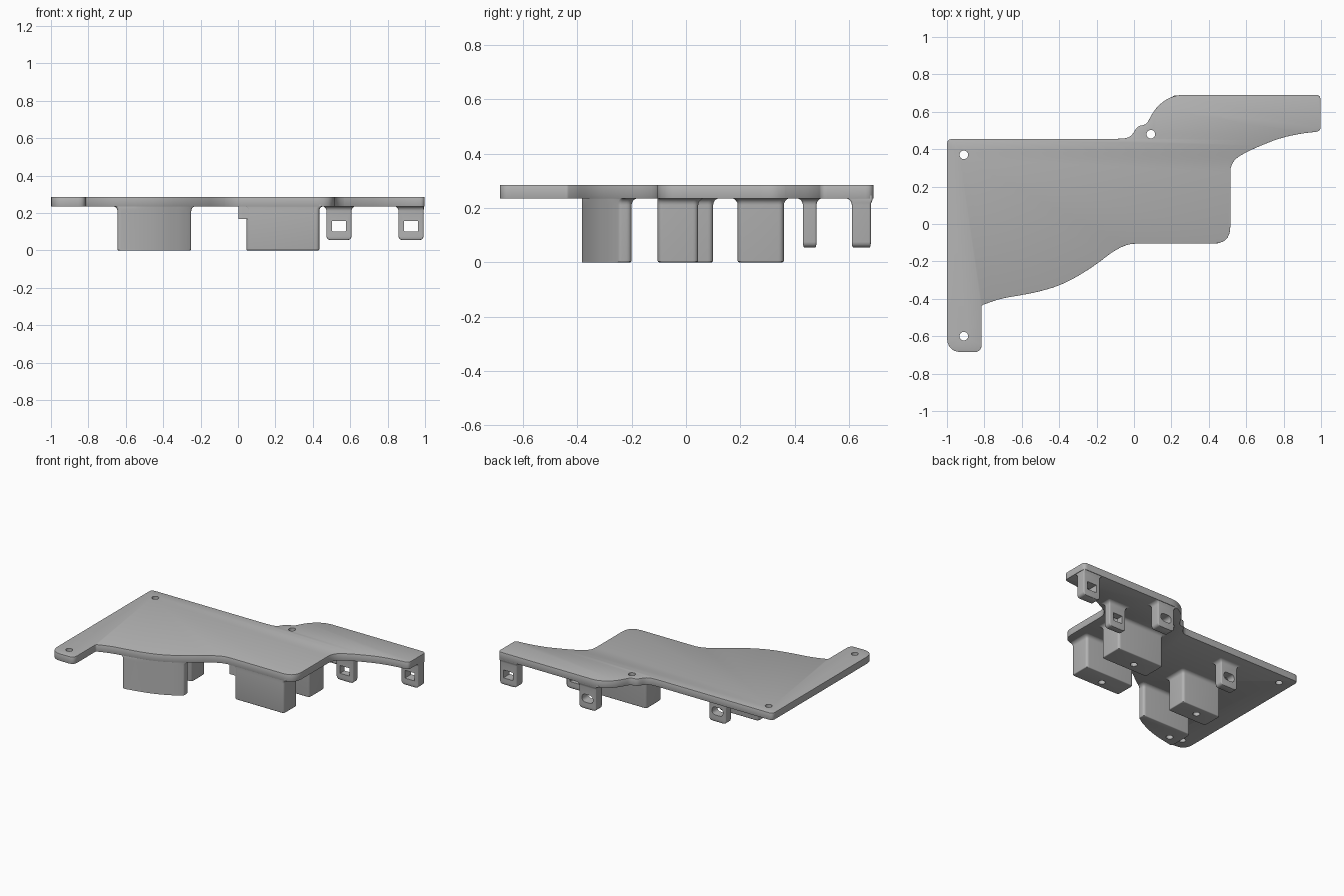
import bpy, bmesh, math
from mathutils import Vector, Matrix

if "Cube" in bpy.data.objects:
    bpy.data.objects.remove(bpy.data.objects["Cube"], do_unlink=True)

grey = bpy.data.materials.new("plain grey")
grey.use_nodes = True
grey.diffuse_color = (0.46, 0.46, 0.46, 1)
grey.node_tree.nodes["Principled BSDF"].inputs["Base Color"].default_value = grey.diffuse_color

PLATE_LOW, PLATE_TOP, FILLET = 0.235, 0.285, 0.025


def rounded(points, steps=5):
    """Round every (x, y, radius) corner; a large radius gives a flowing curve."""
    out = []
    for i, (x, y, r) in enumerate(points):
        p = Vector((x, y))
        a = Vector(points[i - 1][:2]) - p
        b = Vector(points[(i + 1) % len(points)][:2]) - p
        r = min(r, a.length * 0.499, b.length * 0.499)
        a, b = p + a.normalized() * r, p + b.normalized() * r
        for k in range(steps + 1):
            t = k / steps
            out.append(a * (1 - t) ** 2 + p * 2 * t * (1 - t) + b * t * t)
    return out


def loft(name, rings):
    """Join (outline, z) rings into one closed solid."""
    bm = bmesh.new()
    loops = [[bm.verts.new((p.x, p.y, z)) for p in pts] for pts, z in rings]
    n = len(loops[0])
    for low, high in zip(loops, loops[1:]):
        for i in range(n):
            j = (i + 1) % n
            bm.faces.new((low[i], low[j], high[j], high[i]))
    bm.faces.new(loops[0][::-1])
    bm.faces.new(loops[-1])
    bmesh.ops.recalc_face_normals(bm, faces=bm.faces)
    mesh = bpy.data.meshes.new(name)
    bm.to_mesh(mesh)
    bm.free()
    obj = bpy.data.objects.new(name, mesh)
    bpy.context.collection.objects.link(obj)
    mesh.materials.append(grey)
    return obj


def select(obj):
    bpy.ops.object.select_all(action="DESELECT")
    obj.select_set(True)
    bpy.context.view_layer.objects.active = obj


def cut(obj, outline, low, high, along_y=False):
    """Cut a prism through obj, upright or running front to back."""
    cutter = loft("cutter", [(outline, low), (outline, high)])
    cutter.hide_render = True
    if along_y:
        cutter.data.transform(Matrix(((1, 0, 0, 0), (0, 0, 1, 0), (0, 1, 0, 0), (0, 0, 0, 1))))
        cutter.data.flip_normals()
    mod = obj.modifiers.new("hole", "BOOLEAN")
    mod.object, mod.solver = cutter, "EXACT"
    select(obj)
    bpy.ops.object.modifier_apply(modifier=mod.name)
    bpy.data.objects.remove(cutter, do_unlink=True)


def circle(x, y, r):
    return [Vector((x + r * math.cos(k * math.tau / 24), y + r * math.sin(k * math.tau / 24)))
            for k in range(24)]


def smooth(obj):
    select(obj)
    bpy.ops.object.shade_smooth_by_angle(angle=math.radians(32))


def rect(x0, x1, y0, y1, r, limits=(-9, 9, -9, 9)):
    """Rectangle that can grow by (ex, ey) without leaving its limits."""
    def grow(ex, ey):
        a, b = max(x0 - ex, limits[0]), min(x1 + ex, limits[1])
        c, d = max(y0 - ey, limits[2]), min(y1 + ey, limits[3])
        return rounded([(a, c, r), (b, c, r), (b, d, r), (a, d, r)])
    return grow


def hanging(name, shape, bottom, round_x, round_y):
    """Solid hanging below the plate: rounded foot, fillet against the plate."""
    rings = []
    for k in range(4):
        a = k * math.pi / 6
        rings.append((shape(-round_x * (1 - math.sin(a)), -round_y * (1 - math.sin(a))),
                      bottom + max(round_x, round_y) * (1 - math.cos(a))))
    for k in range(6):
        a = k * math.pi / 10
        e = FILLET * (1 - math.cos(a))
        rings.append((shape(e, e), PLATE_LOW - FILLET * (1 - math.sin(a)) + 0.001))
    rings.append((shape(FILLET, FILLET), PLATE_LOW + 0.01))
    return loft(name, rings)


# Main plate
W = 1  # flowing curve radius
outline = [
    (-1, 0.455, 0.03), (-1, -0.685, 0.08), (-0.815, -0.685, 0.04), (-0.815, -0.435, 0.01),
    (-0.72, -0.4, W), (-0.6, -0.38, W), (-0.5, -0.36, W), (-0.4, -0.33, W), (-0.3, -0.28, W),
    (-0.2, -0.215, W), (-0.11, -0.145, W), (-0.03, -0.105, W),
    (0.515, -0.105, 0.09), (0.515, 0.335, 0.12), (0.62, 0.395, W), (0.78, 0.46, W),
    (0.9, 0.485, W), (0.998, 0.495, 0.025), (0.998, 0.69, 0.03),
    (0.21, 0.69, 0.06), (0.12, 0.63, W), (0.065, 0.53, 0.03), (0.02, 0.525, W),
    (-0.02, 0.46, W), (-0.09, 0.455, W)]
edge = rounded(outline)
plate = loft("main_plate", [(edge, PLATE_LOW), (edge, PLATE_TOP)])
bevel = plate.modifiers.new("edge", "BEVEL")
bevel.width, bevel.segments, bevel.limit_method = 0.006, 2, "ANGLE"
bevel.angle_limit = math.radians(50)
select(plate)
bpy.ops.object.modifier_apply(modifier=bevel.name)
for x, y in ((-0.91, 0.37), (-0.91, -0.6), (0.09, 0.48)):
    cut(plate, circle(x, y, 0.023), 0.2, 0.32)
smooth(plate)


# Front left-hand block whose face follows the plate edge
def curved_shape(ex, ey):
    return rounded([(-0.645 - ex, -0.2 + ey, 0.03), (-0.645 - ex, -0.386, 0.02),
                    (-0.5, -0.358, W), (-0.4, -0.328, W), (-0.3, -0.279, W),
                    (-0.25 + ex, -0.246 + ex * 0.6, 0.01), (-0.25 + ex, -0.2 + ey, 0.02)])


# Standing blocks, each with a blind screw hole in the foot
blocks = {
    "curved_block": (curved_shape, (-0.56, -0.31)),
    "front_block": (rect(0.045, 0.435, -0.104, 0.045, 0.02, (-9, 9, -0.104, 9)), (0.23, -0.05)),
    "rear_block": (rect(0.06, 0.43, 0.19, 0.36, 0.02), (0.22, 0.26)),
    "middle_block": (rect(-0.64, -0.33, -0.05, 0.1, 0.02), (-0.5, 0.03)),
}
for name, (shape, hole) in blocks.items():
    block = hanging(name, shape, 0, 0.006, 0.006)
    cut(block, circle(*hole, 0.023), -0.05, 0.14)
    smooth(block)

# Small shoulder beside the front block
shoulder = rect(0.003, 0.08, -0.103, -0.06, 0.008)(0, 0)
smooth(loft("block_shoulder", [(shoulder, 0.168), (shoulder, PLATE_LOW + 0.01)]))

# Clip tabs: x centre, y range, and corner radius of the opening
tabs = {
    "inner_square_tab": (0.54, 0.43, 0.48, 0.002),
    "outer_square_tab": (0.925, 0.61, 0.68, 0.002),
    "rear_slot_tab": (0.3, 0.61, 0.68, 0.03),
    "side_slot_tab": (-0.5, 0.3, 0.36, 0.03),
}
for name, (x, y0, y1, r) in tabs.items():
    shape = rect(x - 0.067, x + 0.067, y0, y1, 0.008, (-9, 0.994, -9, 0.686))
    tab = hanging(name, shape, 0.055, 0.02, 0.004)
    w = 0.037 if r < 0.01 else 0.043
    cut(tab, rect(x - w, x + w, 0.102, 0.158, r)(0, 0), y0 - 0.1, y1 + 0.1, along_y=True)
    smooth(tab)
